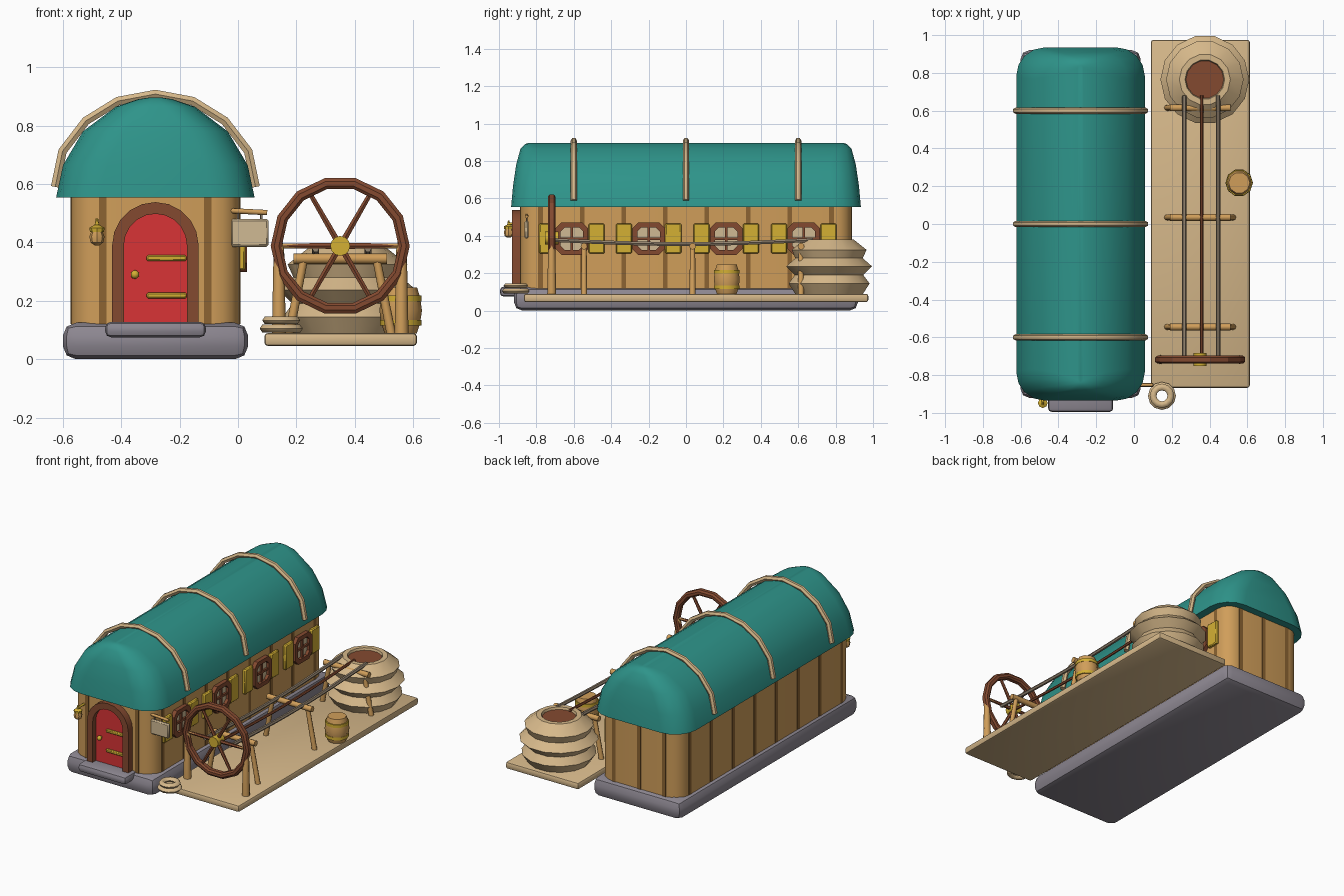
import bpy, bmesh, math
from mathutils import Vector

if "Cube" in bpy.data.objects:
    bpy.data.objects.remove(bpy.data.objects["Cube"])

def material(name, r, g, b):
    m = bpy.data.materials.new(name)
    lin = lambda c: ((c / 255 + 0.055) / 1.055) ** 2.4
    m.diffuse_color = (lin(r), lin(g), lin(b), 1)
    m.use_nodes = True
    m.node_tree.nodes["Principled BSDF"].inputs["Base Color"].default_value = m.diffuse_color
    return m

TEAL = material("teal roof", 46, 148, 138)
WALL = material("honey wood", 208, 158, 90)
SEAM = material("dark plank", 140, 100, 50)
RED = material("red paint", 216, 52, 54)
BROWN = material("brown wood", 132, 74, 48)
STONE = material("grey stone", 142, 136, 146)
GOLD = material("gold", 212, 176, 52)
TAN = material("pale wood", 214, 184, 138)
ROPE = material("grey rope", 146, 130, 110)
CREAM = material("cream", 208, 186, 148)
CX = -0.283  # house centre line

def finish(name, bm, mat, angle=40):
    bmesh.ops.recalc_face_normals(bm, faces=bm.faces)
    me = bpy.data.meshes.new(name)
    bm.to_mesh(me)
    bm.free()
    return place(name, me, mat, angle)

def place(name, me, mat, angle=40):
    ob = bpy.data.objects.new(name, me)
    bpy.context.collection.objects.link(ob)
    me.materials.clear()
    me.materials.append(mat)
    bpy.ops.object.select_all(action='DESELECT')
    ob.select_set(True)
    bpy.context.view_layer.objects.active = ob
    bpy.ops.object.shade_smooth_by_angle(angle=math.radians(angle))
    return ob

def box(name, lo, hi, mat, bevel=0, segs=2):
    bm = bmesh.new()
    bmesh.ops.create_cube(bm, size=1)
    for v in bm.verts:
        v.co = Vector([(lo[i] + hi[i]) / 2 + v.co[i] * (hi[i] - lo[i]) for i in range(3)])
    if bevel:
        bmesh.ops.bevel(bm, geom=bm.edges[:], offset=bevel, segments=segs, profile=0.5, affect='EDGES')
    return finish(name, bm, mat)

def loft(name, rings, mat, close=False, angle=40):
    """Skin between rings of points; cap the ends, or join last ring to first."""
    bm = bmesh.new()
    vs = [[bm.verts.new(p) for p in r] for r in rings]
    n = len(vs[0])
    for a, b in zip(vs, vs[1:] + ([vs[0]] if close else [])):
        for i in range(n):
            bm.faces.new((a[i], a[(i + 1) % n], b[(i + 1) % n], b[i]))
    if not close:
        bm.faces.new(vs[0])
        bm.faces.new(vs[-1])
    return finish(name, bm, mat, angle)

def lathe(name, x, y, prof, mat, n=12, close=False, angle=32):
    rings = [[(x + r * math.cos(2 * math.pi * i / n), y + r * math.sin(2 * math.pi * i / n), z)
              for i in range(n)] for r, z in prof]
    return loft(name, rings, mat, close, angle)

def rod(name, a, b, r0, r1, mat, n=8):
    a, b = Vector(a), Vector(b)
    q = (b - a).to_track_quat('Z', 'Y')
    ring = lambda p, r: [p + q @ Vector((r * math.cos(2 * math.pi * i / n), r * math.sin(2 * math.pi * i / n), 0)) for i in range(n)]
    return loft(name, [ring(a, r0), ring(b, r1)], mat, angle=50)

def tube(name, pts, r, mat):
    cu = bpy.data.curves.new(name, 'CURVE')
    cu.dimensions = '3D'
    cu.bevel_depth, cu.bevel_resolution, cu.use_fill_caps = r, 1, True
    sp = cu.splines.new('POLY')
    sp.points.add(len(pts) - 1)
    for p, co in zip(sp.points, pts):
        p.co = (*co, 1)
    ob = bpy.data.objects.new(name, cu)
    bpy.context.collection.objects.link(ob)
    me = bpy.data.meshes.new_from_object(ob.evaluated_get(bpy.context.evaluated_depsgraph_get()))
    bpy.data.objects.remove(ob)
    return place(name, me, mat)

def rounded(hx, hy, r, z, segs=4):
    pts = []
    for k, (sx, sy) in enumerate([(1, 1), (-1, 1), (-1, -1), (1, -1)]):
        for i in range(segs + 1):
            a = math.pi / 2 * (k + i / segs)
            pts.append((CX + sx * (hx - r) + r * math.cos(a), sy * (hy - r) + r * math.sin(a), z))
    return pts

# House: stone base, step, walls and roof
box("stone_base", (-0.60, -0.92, 0), (0.035, 0.92, 0.125), STONE, 0.045)
box("door_step", (-0.455, -0.995, 0.075), (-0.11, -0.84, 0.128), STONE, 0.02)
loft("walls", [rounded(0.288, 0.885, 0.09, 0.11), rounded(0.288, 0.885, 0.09, 0.60)], WALL)
roof = [(0.553, 0.34, 0.935, 0.15), (0.665, 0.316, 0.925, 0.15), (0.78, 0.248, 0.908, 0.14),
        (0.865, 0.135, 0.885, 0.10), (0.89, 0.06, 0.86, 0.05), (0.897, 0.015, 0.84, 0.014)]
loft("roof", [rounded(hx, hy, r, z) for z, hx, hy, r in roof], TEAL, angle=45)

# Roof ribs
half = [(0.343, 0.59), (0.318, 0.712), (0.238, 0.816), (0.128, 0.884)]
arch = [(-x, z) for x, z in half] + [(0, 0.908)] + half[::-1]
for y in (-0.6, 0, 0.6):
    tube("roof_rib", [(CX + x, y, z) for x, z in arch], 0.017, TAN)

# Dark seams between planks
for i in range(8):
    y = -0.777 + 0.222 * i
    for x in (CX - 0.288, CX + 0.288):
        box("side_seam", (x - 0.003, y - 0.013, 0.12), (x + 0.003, y + 0.013, 0.56), SEAM)
for x in (-0.463, -0.283, -0.103):
    for y in (-0.885, 0.885):
        if x != -0.283 or y > 0:
            box("end_seam", (x - 0.013, y - 0.003, 0.12), (x + 0.013, y + 0.003, 0.56), SEAM)

# Arched door with frame
def door_arch(r, y, spring=0.39, n=10):
    arc = [(CX + r * math.cos(math.pi * i / n), y, spring + r * math.sin(math.pi * i / n)) for i in range(n + 1)]
    return [(CX + r, y, 0.12)] + arc + [(CX - r, y, 0.12)]

loft("door", [door_arch(0.118, -0.86), door_arch(0.118, -0.897)], RED)
outer, inner = 0.148, 0.108
loft("door_frame", [door_arch(outer, -0.87), door_arch(outer, -0.93), door_arch(inner, -0.93), door_arch(inner, -0.87)], BROWN, close=True)
for z in (0.218, 0.346):
    box("door_hinge", (-0.313, -0.91, z - 0.01), (-0.176, -0.89, z + 0.01), GOLD, 0.005, 1)
rod("door_knob_stem", (-0.353, -0.89, 0.29), (-0.353, -0.912, 0.29), 0.008, 0.008, GOLD)
bm = bmesh.new()
bmesh.ops.create_icosphere(bm, subdivisions=2, radius=0.015)
bmesh.ops.translate(bm, verts=bm.verts, vec=(-0.353, -0.915, 0.29))
finish("door_knob", bm, GOLD)

# Windows with shutters, right side only
def octagon(x, y, z, s, c):
    return [(x, y + a, z + b) for a, b in [(s, s - c), (s - c, s), (c - s, s), (-s, s - c), (-s, c - s), (c - s, -s), (s - c, -s), (s, c - s)]]

WX, WZ = 0.005, 0.385
for y in (-0.61, -0.2, 0.215, 0.63):
    loft("window_pane", [octagon(WX - 0.01, y, WZ, 0.07, 0.025), octagon(WX + 0.006, y, WZ, 0.07, 0.025)], CREAM)
    loft("window_frame", [octagon(WX - 0.01, y, WZ, 0.087, 0.032), octagon(WX + 0.026, y, WZ, 0.087, 0.032),
                          octagon(WX + 0.026, y, WZ, 0.06, 0.022), octagon(WX - 0.01, y, WZ, 0.06, 0.022)], BROWN, close=True, angle=20)
    box("window_bar", (WX, y - 0.007, WZ - 0.065), (WX + 0.018, y + 0.007, WZ + 0.065), BROWN)
    box("window_bar", (WX, y - 0.065, WZ - 0.007), (WX + 0.018, y + 0.065, WZ + 0.007), BROWN)
    for s in (-1, 1):
        c = y + s * 0.132
        box("shutter", (WX - 0.005, c - 0.043, WZ - 0.08), (WX + 0.02, c + 0.043, WZ + 0.08), GOLD, 0.006, 1)

# Hanging lamp by the door
rod("lamp_bracket", (-0.483, -0.88, 0.465), (-0.483, -0.955, 0.465), 0.007, 0.007, GOLD)
lathe("lamp_cap", -0.483, -0.948, [(0.004, 0.482), (0.008, 0.46), (0.026, 0.45), (0.024, 0.436)], GOLD, 8)
lathe("lamp_body", -0.483, -0.948, [(0.018, 0.44), (0.026, 0.42), (0.022, 0.4), (0.008, 0.39)], WALL, 8)

# Hanging sign
rod("sign_arm", (-0.055, -0.852, 0.51), (0.1, -0.852, 0.502), 0.009, 0.009, WALL)
box("sign_board", (-0.025, -0.863, 0.385), (0.105, -0.841, 0.48), CREAM, 0.007, 1)
for x in (0.0, 0.08):
    rod("sign_link", (x, -0.852, 0.475), (x, -0.852, 0.507), 0.004, 0.004, ROPE)

# Yard platform
box("yard_platform", (0.09, -0.867, 0.045), (0.613, 0.975, 0.09), TAN, 0.013)

# Spinning wheel: rim, spokes, hub, posts
HX, HY, HZ = 0.35, -0.718, 0.388
def wheel_ring(r, y, n=14):
    return [(HX + r * math.cos(2 * math.pi * (i + 0.5) / n + math.pi / 2), y,
             HZ + r * math.sin(2 * math.pi * (i + 0.5) / n + math.pi / 2)) for i in range(n)]
rim = [(0.238, -0.012), (0.238, 0.012), (0.226, 0.021), (0.21, 0.021), (0.2, 0.012), (0.2, -0.012), (0.21, -0.021), (0.226, -0.021)]
loft("wheel_rim", [wheel_ring(r, HY + d) for r, d in rim], BROWN, close=True, angle=24)
for k in range(6):
    a = math.pi * k / 3
    rod("wheel_spoke", (HX, HY, HZ), (HX + 0.208 * math.cos(a), HY, HZ + 0.208 * math.sin(a)), 0.012, 0.009, BROWN, 6)
rod("wheel_hub", (HX, HY - 0.035, HZ), (HX, HY + 0.035, HZ), 0.034, 0.034, GOLD, 12)
rod("wheel_axle", (0.135, HY, HZ), (0.565, HY, HZ), 0.009, 0.009, WALL)
for x in (0.14, 0.56):
    lathe("wheel_post", x, HY, [(0.024, 0.085), (0.018, 0.38), (0.012, 0.405)], WALL, 8, angle=50)

# Trestles carrying the ropes
for y in (-0.545, 0.035, 0.615):
    rod("trestle_bar", (0.19, y, 0.344), (0.51, y, 0.344), 0.018, 0.018, WALL)
    for s in (-1, 1):
        rod("trestle_leg", (HX + s * 0.175, y, 0.085), (HX + s * 0.125, y, 0.34), 0.016, 0.014, WALL)

# Sagging ropes
for name, x, r, mat in (("left_rope", 0.266, 0.012, ROPE), ("drive_rope", 0.358, 0.009, BROWN), ("right_rope", 0.445, 0.012, ROPE)):
    pts = []
    for i in range(13):
        t = i / 12
        pts.append((x, -0.72 + 1.4 * t, 0.378 - 0.022 * math.sin(math.pi * t)))
    tube(name, pts, r, mat)

# Ribbed fibre basket
lathe("basket", 0.375, 0.765, [(0.185, 0.088), (0.222, 0.145), (0.188, 0.19), (0.235, 0.237), (0.185, 0.28),
                               (0.205, 0.325), (0.135, 0.38), (0.105, 0.38), (0.1, 0.362)], TAN, 14)
lathe("basket_filling", 0.375, 0.765, [(0.1, 0.355), (0.1, 0.366)], BROWN, 14)

# Barrel
lathe("barrel", 0.557, 0.218, [(0.055, 0.088), (0.066, 0.12), (0.073, 0.167), (0.066, 0.214), (0.056, 0.246)], WALL, 10, angle=40)
for z in (0.125, 0.208):
    lathe("barrel_hoop", 0.557, 0.218, [(0.06, z - 0.01), (0.071, z - 0.01), (0.071, z + 0.01), (0.06, z + 0.01)], GOLD, 10, True, 40)

# Coiled rope in front
for R, z in ((0.056, 0.105), (0.047, 0.133)):
    prof = [(R + 0.018 * math.cos(a * math.pi / 3), z + 0.015 * math.sin(a * math.pi / 3)) for a in range(6)]
    lathe("rope_coil", 0.148, -0.91, prof, TAN, 12, True, 65)
